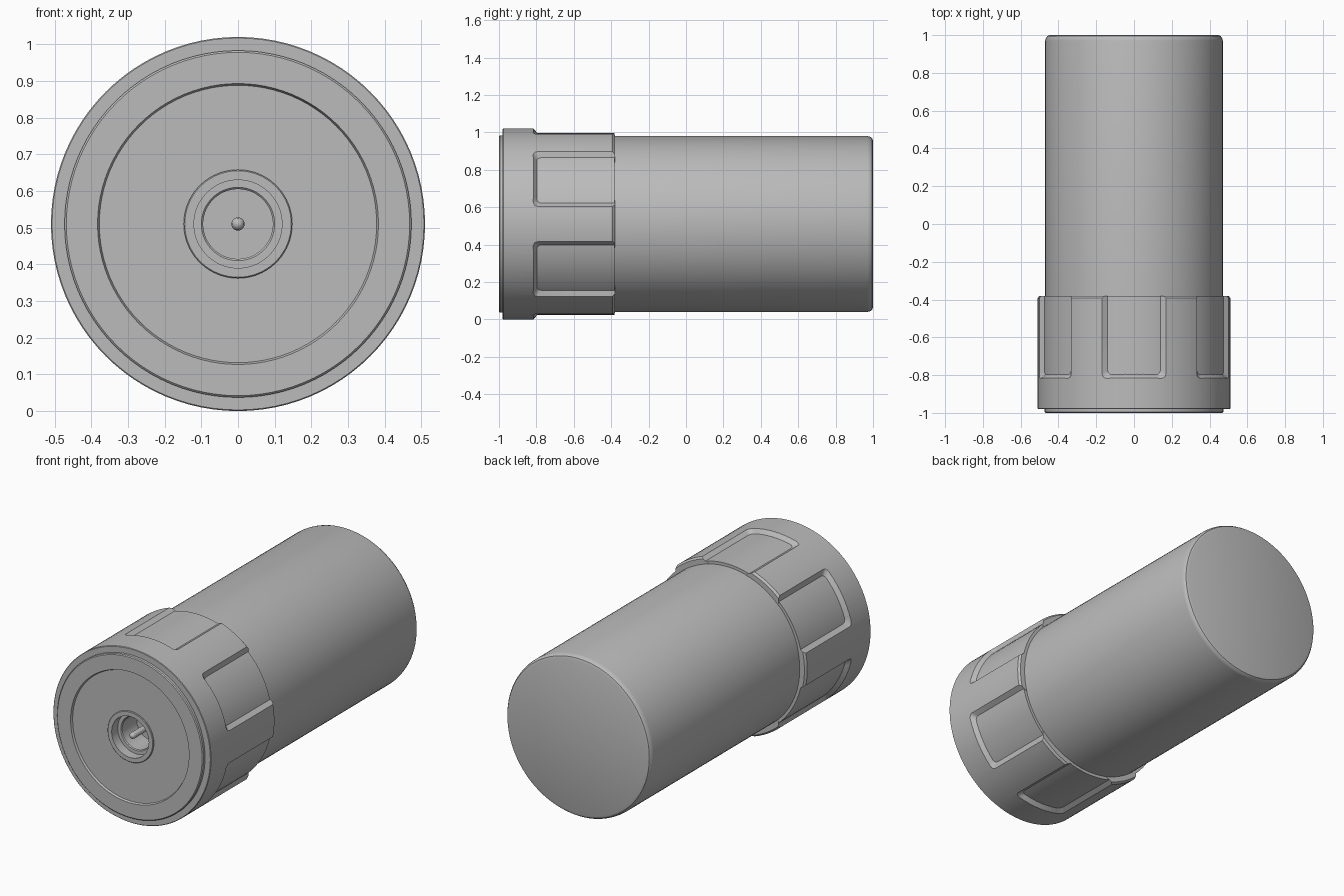
import bpy, bmesh
from math import sin, cos, pi, radians

cube = bpy.data.objects.get("Cube")
if cube:
    bpy.data.objects.remove(cube, do_unlink=True)

AXIS_Z = 0.51
SEGMENTS = 96

grey = bpy.data.materials.new("plain grey")
grey.use_nodes = True
grey.diffuse_color = (0.5, 0.5, 0.5, 1)
grey.node_tree.nodes["Principled BSDF"].inputs["Base Color"].default_value = (0.5, 0.5, 0.5, 1)


def polar(r, a, y):
    return (r * cos(a), y, AXIS_Z + r * sin(a))


def finish(bm, name):
    bmesh.ops.remove_doubles(bm, verts=bm.verts, dist=1e-5)
    bmesh.ops.recalc_face_normals(bm, faces=bm.faces)
    mesh = bpy.data.meshes.new(name)
    bm.to_mesh(mesh)
    bm.free()
    mesh.materials.append(grey)
    obj = bpy.data.objects.new(name, mesh)
    bpy.context.collection.objects.link(obj)
    return obj


def smooth(obj, angle=30):
    bpy.ops.object.select_all(action="DESELECT")
    obj.select_set(True)
    bpy.context.view_layer.objects.active = obj
    bpy.ops.object.shade_smooth_by_angle(angle=radians(angle))


def lathe(name, profile, closed=False, steps=SEGMENTS):
    """Turn a (radius, y) profile around the long axis."""
    bm = bmesh.new()
    pts = profile + profile[:1] if closed else profile
    verts = [bm.verts.new(polar(r, 0, y)) for r, y in pts]
    edges = [bm.edges.new(pair) for pair in zip(verts, verts[1:])]
    bmesh.ops.spin(bm, geom=verts + edges, cent=(0, 0, AXIS_Z), axis=(0, 1, 0),
                   angle=2 * pi, steps=steps)
    return finish(bm, name)


def grip_cutter(angle):
    """Tapered pocket with rounded front corners, wrapped around the axis."""
    bm = bmesh.new()
    loops = []
    for r, grow in ((0.46, -0.027), (0.6, 0.09)):
        half, front, corner = 0.14 + grow, -0.80 - grow, 0.025
        path = [(-half, -0.3)]
        for i in range(5):
            t = i * pi / 8
            path.append((-half + corner * (1 - cos(t)), front + corner * (1 - sin(t))))
        for i in range(1, 8):
            path.append(((half - corner) * (i / 4 - 1), front))
        path += [(-x, y) for x, y in reversed(path[:6])]
        loops.append([bm.verts.new(polar(r, angle + x / 0.49, y)) for x, y in path])
    low, high = loops
    n = len(low)
    for i in range(n):
        j = (i + 1) % n
        bm.faces.new((low[i], low[j], high[j], high[i]))
    bm.faces.new(low)
    bm.faces.new(high)
    bmesh.ops.triangulate(bm, faces=bm.faces)
    return finish(bm, "grip_cutter")


# Body with sleeve under the collar, recessed front disc and stepped socket
body = lathe("body", [
    (0, -0.80), (0.095, -0.80), (0.095, -0.935), (0.10, -0.94), (0.12, -0.94),
    (0.12, -0.996), (0.145, -0.996), (0.148, -0.993), (0.148, -0.988),
    (0.378, -0.988), (0.383, -1.0), (0.468, -1.0), (0.473, -0.995),
    (0.473, -0.97), (0.487, -0.97), (0.487, -0.382), (0.47, -0.382),
    (0.47, 0.97), (0.467, 0.984), (0.459, 0.995), (0.445, 1.0), (0, 1.0)])
smooth(body)

# Collar with six grip pockets open toward the back
collar = lathe("collar", [
    (0.468, -0.98), (0.507, -0.98), (0.51, -0.977), (0.51, -0.392),
    (0.50, -0.38), (0.468, -0.38)], closed=True)
cutters = bpy.data.collections.new("cutters")
bpy.context.scene.collection.children.link(cutters)
for k in range(6):
    cutter = grip_cutter(radians(30 + 60 * k))
    bpy.context.collection.objects.unlink(cutter)
    cutters.objects.link(cutter)
    cutter.hide_render = True
    cutter.hide_viewport = True
    cutter.display_type = "WIRE"
cut = collar.modifiers.new("grip pockets", "BOOLEAN")
cut.operation = "DIFFERENCE"
cut.solver = "EXACT"
cut.operand_type = "COLLECTION"
cut.collection = cutters
bpy.context.view_layer.objects.active = collar
bpy.ops.object.select_all(action="DESELECT")
collar.select_set(True)
bpy.ops.object.modifier_apply(modifier=cut.name)
for cutter in list(cutters.objects):
    bpy.data.objects.remove(cutter, do_unlink=True)
bpy.data.collections.remove(cutters)
smooth(collar)

# Contact pin in the socket
pin = lathe("contact_pin", [
    (0, -0.99), (0.009, -0.987), (0.016, -0.98), (0.018, -0.97),
    (0.018, -0.79), (0, -0.79)], steps=24)
smooth(pin, 40)
